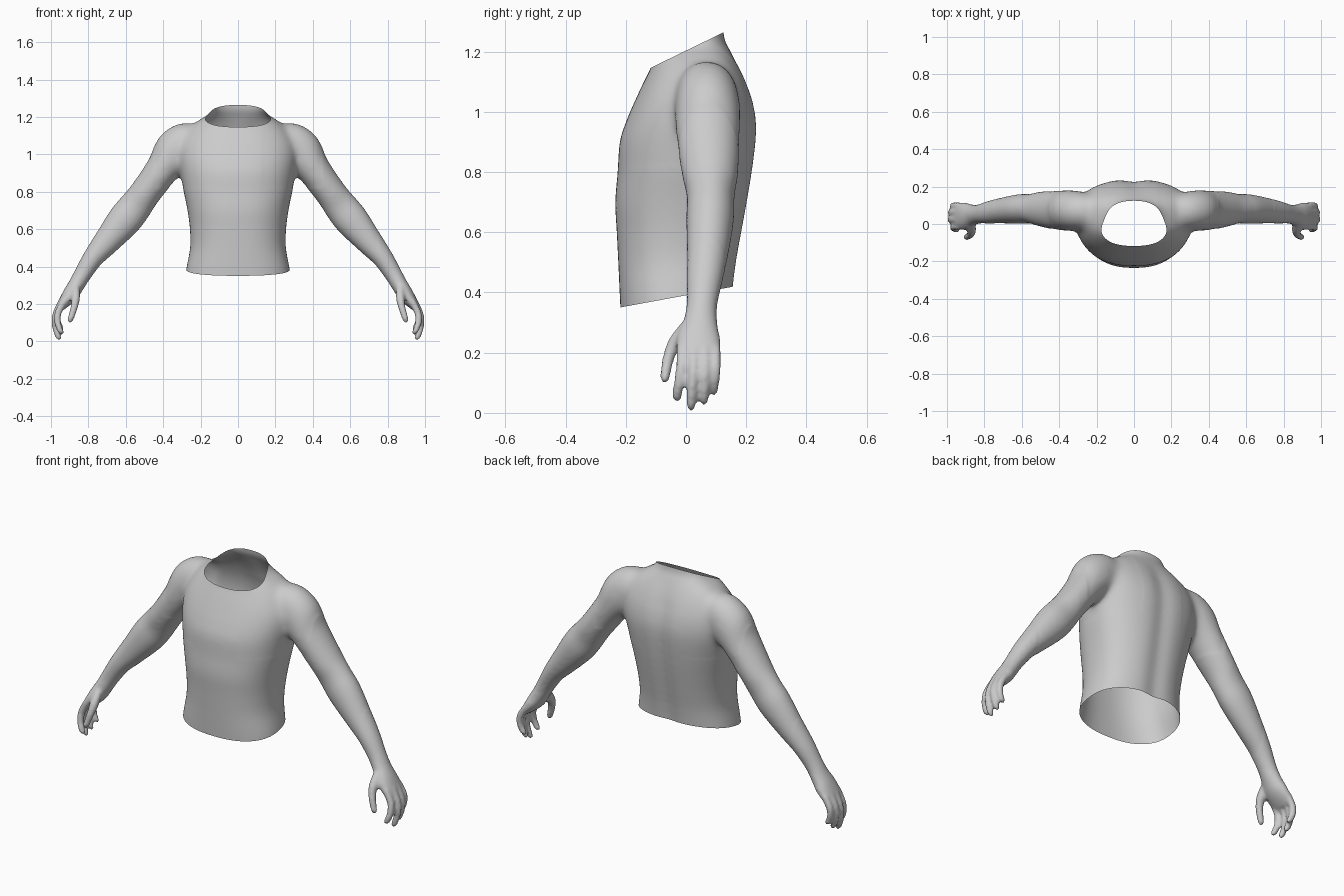
import bpy, bmesh, math
from mathutils import Vector

if "Cube" in bpy.data.objects:
    bpy.data.objects.remove(bpy.data.objects["Cube"])

SIDES = 40
bm = bmesh.new()


def resample(rows, steps=5):
    """Catmull-Rom interpolation through rows of numbers."""
    out = []
    for i in range(len(rows) - 1):
        a, b = rows[max(i - 1, 0)], rows[i]
        c, d = rows[i + 1], rows[min(i + 2, len(rows) - 1)]
        for s in range(steps):
            t = s / steps
            out.append([0.5 * (2 * q + (r - p) * t + (2 * p - 5 * q + 4 * r - w) * t * t
                               + (3 * q - p - 3 * r + w) * t ** 3)
                        for p, q, r, w in zip(a, b, c, d)])
    out.append(list(rows[-1]))
    return out


def loft(rings):
    """Closed skin over a list of equal rings of points."""
    loops = [[bm.verts.new(p) for p in ring] for ring in rings]
    for a, b in zip(loops, loops[1:]):
        n = len(a)
        for i in range(n):
            bm.faces.new((a[i], a[(i + 1) % n], b[(i + 1) % n], b[i]))
    bm.faces.new(loops[0])
    bm.faces.new(loops[-1])


def limb(rows, side):
    """Tube along x, y, z with an in-plane radius and a y radius per row."""
    rows = resample(rows)
    rings = []
    for i, (x, y, z, ra, rb) in enumerate(rows):
        t = Vector(rows[min(i + 1, len(rows) - 1)][:3]) - Vector(rows[max(i - 1, 0)][:3])
        u = t.cross(Vector((0, 1, 0))).normalized()
        v = u.cross(t).normalized()
        ring = []
        for k in range(20):
            a = math.tau * k / 20
            p = Vector((x, y, z)) + u * ra * math.cos(a) + v * rb * math.sin(a)
            ring.append((p.x * side, p.y, p.z))
        rings.append(ring)
    loft(rings)


def spow(v, e):
    return math.copysign(abs(v) ** e, v)


# Trunk: height, half width, front y, back y, y of widest point
trunk = [(.29, .29, -.215, .15, -.03), (.39, .276, -.22, .158, -.03), (.5, .256, -.225, .172, -.02),
         (.6, .257, -.23, .19, -.01), (.7, .27, -.235, .208, 0), (.8, .29, -.227, .224, .01),
         (.9, .308, -.22, .236, .03), (.97, .318, -.198, .237, .04), (1.04, .315, -.168, .224, .05),
         (1.1, .29, -.14, .202, .06), (1.145, .258, -.118, .18, .065), (1.18, .215, -.107, .16, .065),
         (1.21, .165, -.105, .143, .055), (1.245, .138, -.107, .127, .04), (1.32, .13, -.11, .12, .03)]
rings = []
for z, w, yf, yb, cy in resample(trunk):
    ring = []
    for k in range(SIDES * 2):
        a = math.tau * k / (SIDES * 2)
        x = w * spow(math.cos(a), .85)
        s = spow(math.sin(a), .85)
        y = cy + s * ((yb - cy) if s > 0 else (cy - yf))
        if s > 0:  # spine groove
            y -= .014 * math.exp(-(x / .05) ** 2) * min(1, max(0, (1.2 - z) * 8))
        ring.append((x, y, z))
    rings.append(ring)
loft(rings)

arm = [(.2, .06, 1.09, .065, .075), (.27, .068, 1.07, .108, .1), (.335, .072, 1.013, .12, .11),
       (.398, .073, .927, .093, .108), (.495, .08, .795, .084, .094), (.55, .082, .72, .09, .08),
       (.61, .08, .645, .092, .08), (.70, .072, .535, .073, .07), (.775, .062, .445, .056, .06),
       (.83, .053, .36, .047, .051), (.862, .048, .305, .044, .056), (.897, .042, .25, .042, .072),
       (.932, .042, .205, .031, .074), (.953, .044, .175, .018, .064)]
thumb = [(.868, .0, .285, .022, .022), (.868, -.035, .235, .024, .024), (.874, -.056, .19, .02, .02),
         (.887, -.066, .145, .018, .018), (.898, -.07, .112, .015, .015), (.902, -.07, .1, .006, .006)]
# Fingers: base y, tip y, tip z, knuckle x
fingers = [(-.015, -.029, .036, .965), (.025, .017, .006, .978),
           (.063, .060, .026, .976), (.098, .092, .058, .966)]

for side in (1, -1):
    limb(arm, side)
    limb(thumb, side)
    for y0, y1, zt, kx in fingers:
        h = .2 - zt
        limb([(kx - .035, y0, .215, .018, .018), (kx - .004, y0, zt + h * .72, .019, .0185),
              (kx, (y0 + y1) / 2, zt + h * .42, .018, .0175),
              (kx - .012, y1, zt + h * .17, .0165, .0165),
              (kx - .022, y1, zt + .012, .014, .014), (kx - .026, y1, zt, .006, .006)], side)

bmesh.ops.recalc_face_normals(bm, faces=bm.faces[:])
mesh = bpy.data.meshes.new("upper_body")
bm.to_mesh(mesh)
bm.free()
body = bpy.data.objects.new("upper_body", mesh)
bpy.context.collection.objects.link(body)
bpy.context.view_layer.objects.active = body
body.select_set(True)

# Fuse trunk, arms and fingers into one skin
mod = body.modifiers.new("fuse", 'REMESH')
mod.mode = 'VOXEL'
mod.voxel_size = .0085
bpy.ops.object.modifier_apply(modifier="fuse")

bm = bmesh.new()
bm.from_mesh(mesh)


def relax(test, times):
    verts = [v for v in bm.verts if test(v.co)]
    for _ in range(times):
        bmesh.ops.smooth_vert(bm, verts=verts, factor=.5, use_axis_x=True,
                              use_axis_y=True, use_axis_z=True)


relax(lambda c: True, 3)
relax(lambda c: abs(c.x) < .75, 8)
relax(lambda c: .13 < abs(c.x) < .45 and c.z > .82, 30)


def trim(test, p, q):
    """Cut away everything outside the slanted plane through p and q (y, z)."""
    d = Vector((0, q[0] - p[0], q[1] - p[1]))
    faces = [f for f in bm.faces if test(f.calc_center_median())]
    geom = set(faces)
    for f in faces:
        geom.update(f.verts)
        geom.update(f.edges)
    bmesh.ops.bisect_plane(bm, geom=list(geom), dist=1e-5, plane_co=(0, p[0], p[1]),
                           plane_no=Vector((1, 0, 0)).cross(d), clear_outer=True)


# Open neck and open waist
trim(lambda c: abs(c.x) < .18 and c.z > 1.1, (-.11, 1.15), (.11, 1.257))
trim(lambda c: abs(c.x) < .4 and c.z < .6, (.16, .42), (-.22, .35))

bm.to_mesh(mesh)
bm.free()
mesh.shade_smooth()
